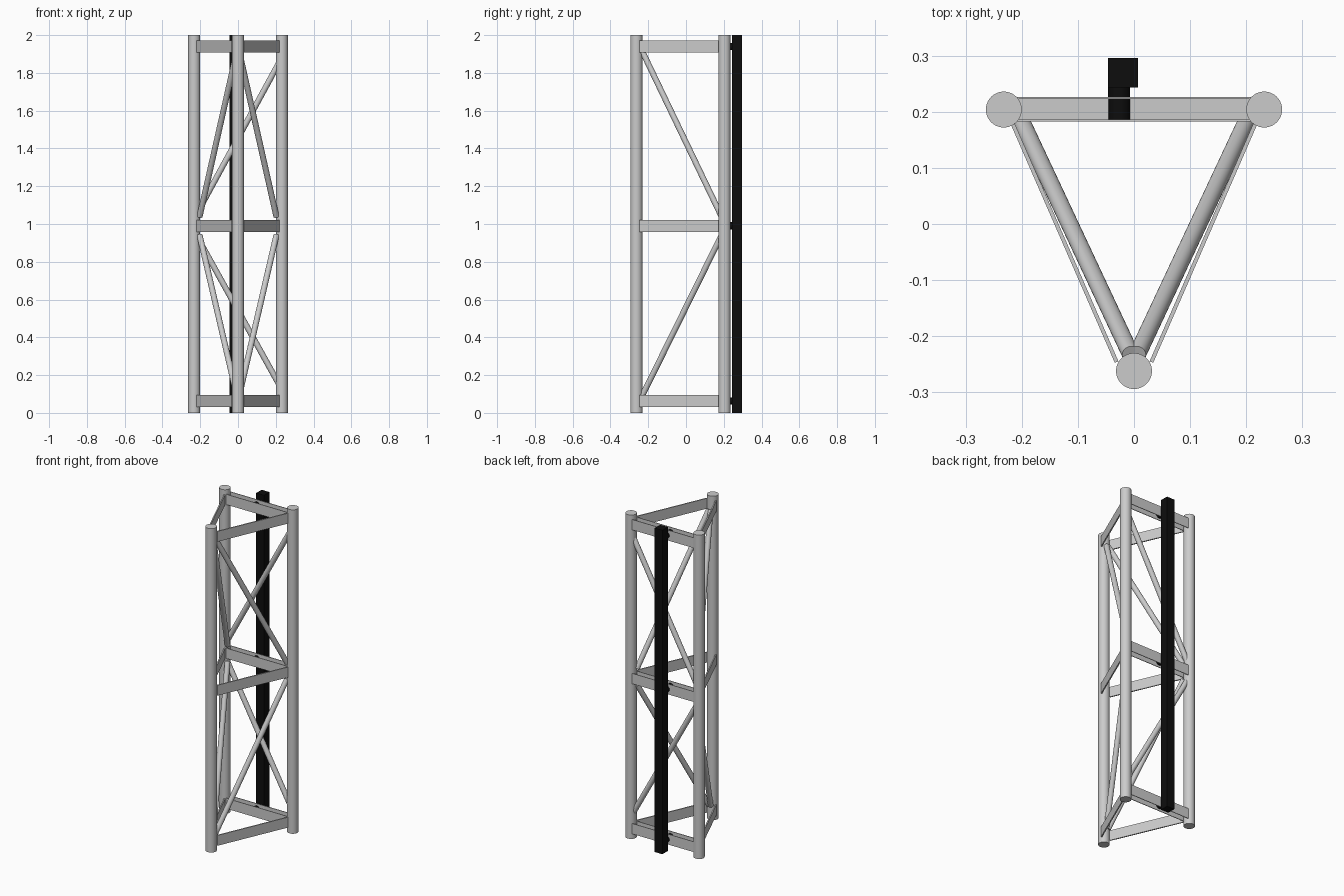
import bpy, math
from mathutils import Vector, Matrix

if "Cube" in bpy.data.objects:
    bpy.data.objects.remove(bpy.data.objects["Cube"])

black = bpy.data.materials.new("black")
black.diffuse_color = (0.004, 0.004, 0.004, 1)
black.use_nodes = True
black.node_tree.nodes["Principled BSDF"].inputs["Base Color"].default_value = black.diffuse_color


def box(name, centre, size, angle=0, mat=None):
    bpy.ops.mesh.primitive_cube_add(size=1, location=centre, rotation=(0, 0, angle))
    o = bpy.context.object
    o.name = name
    o.scale = size
    if mat:
        o.data.materials.append(mat)
    return o


def tube(name, a, b, r, mat=None, sides=40):
    a, b = Vector(a), Vector(b)
    d = b - a
    bpy.ops.mesh.primitive_cylinder_add(vertices=sides, radius=r, depth=d.length, location=(a + b) / 2)
    o = bpy.context.object
    o.name = name
    o.rotation_euler = d.to_track_quat('Z', 'Y').to_euler()
    bpy.ops.object.shade_smooth_by_angle(angle=math.radians(40))
    if mat:
        o.data.materials.append(mat)
    return o


LEVELS = (0.063, 0.99, 1.94)

# three upright chords
for name, x, y in (("left_chord", -0.232, 0.204), ("right_chord", 0.232, 0.204), ("front_chord", 0, -0.262)):
    tube(name, (x, y, 0), (x, y, 2), 0.032)

# back rails (flanges joined by a web) with a clamp pin each
for z in LEVELS:
    for y in (0.1845, 0.2245):
        box("back_rail_flange", (0, y, z), (0.42, 0.004, 0.064))
    box("back_rail_web", (0, 0.2045, z), (0.42, 0.038, 0.004))
    tube("clamp_pin", (-0.0265, 0.184, z), (-0.0265, 0.26, z), 0.0195, black)

# flat side rails and side diagonals, both sides
for s in (-1, 1):
    a, b = Vector((s * 0.216, 0.178, 0)), Vector((s * 0.031, -0.246, 0))
    d = b - a
    for z in LEVELS:
        c = (a + b) / 2
        box("side_rail", (c.x, c.y, z), (d.length, 0.007, 0.064), math.atan2(d.y, d.x))
    tube("side_diagonal_upper", (s * 0.203, 0.188, 1.04), (s * 0.006, -0.232, 1.915), 0.0155)
    tube("side_diagonal_lower", (s * 0.203, 0.188, 0.94), (s * 0.006, -0.232, 0.09), 0.0155)

# back diagonals
tube("back_diagonal_upper", (-0.215, 0.204, 1.06), (0.215, 0.204, 1.85), 0.0155)
tube("back_diagonal_lower", (-0.215, 0.204, 0.93), (0.215, 0.204, 0.155), 0.0155)

# black square bar mounted behind the truss
box("mounted_bar", (-0.0195, 0.2695, 1), (0.053, 0.053, 2), 0, black)
